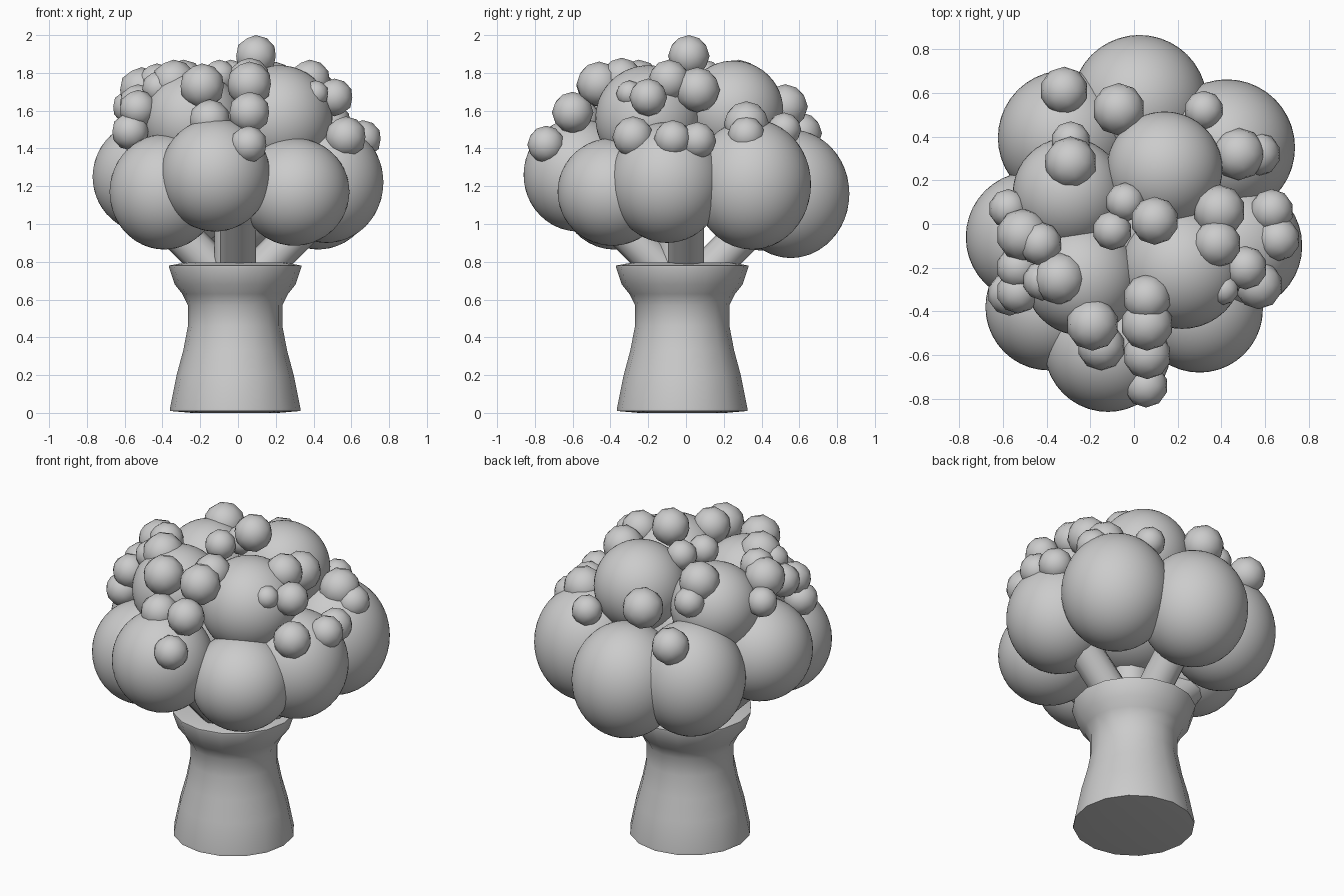
import bpy
import bmesh
import math
from mathutils import Vector, Matrix

default_cube = bpy.data.objects.get("Cube")
if default_cube:
    bpy.data.objects.remove(default_cube, do_unlink=True)

# Single plain grey material
grey = bpy.data.materials.new("plain_grey")
grey.use_nodes = True
colour = (0.6, 0.6, 0.6, 1)
grey.diffuse_color = colour
grey.node_tree.nodes["Principled BSDF"].inputs["Base Color"].default_value = colour


def finish(name, bm, sharp_angle=40):
    """Turn a bmesh into a named, smooth shaded object."""
    bmesh.ops.recalc_face_normals(bm, faces=bm.faces)
    mesh = bpy.data.meshes.new(name)
    bm.to_mesh(mesh)
    bm.free()
    mesh.materials.append(grey)
    obj = bpy.data.objects.new(name, mesh)
    bpy.context.collection.objects.link(obj)
    bpy.ops.object.select_all(action="DESELECT")
    obj.select_set(True)
    bpy.context.view_layer.objects.active = obj
    bpy.ops.object.shade_smooth_by_angle(angle=math.radians(sharp_angle))
    return obj


def ball(name, centre, width, height, detail):
    """Rounded lump with its own width and height radius."""
    bm = bmesh.new()
    shape = Matrix.Translation(centre) @ Matrix.Diagonal((width, width, height, 1))
    bmesh.ops.create_icosphere(bm, subdivisions=detail, radius=1, matrix=shape)
    return finish(name, bm, sharp_angle=60)


def lathe(name, profile, centre, sides):
    """Stack of rings from (radius, height) pairs, closed at both ends."""
    bm = bmesh.new()
    rings = []
    for radius, height in profile:
        ring = []
        for i in range(sides):
            turn = math.tau * i / sides
            ring.append(bm.verts.new((centre[0] + radius * math.cos(turn),
                                      centre[1] + radius * math.sin(turn), height)))
        rings.append(ring)
    for lower, upper in zip(rings, rings[1:]):
        for i in range(sides):
            j = (i + 1) % sides
            bm.faces.new((lower[i], lower[j], upper[j], upper[i]))
    bm.faces.new(list(reversed(rings[0])))
    bm.faces.new(rings[-1])
    return finish(name, bm, sharp_angle=60)


def stem(name, start, end, radius):
    """Straight round stem between two points."""
    start, end = Vector(start), Vector(end)
    axis = end - start
    place = Matrix.Translation((start + end) / 2) @ axis.to_track_quat("Z", "Y").to_matrix().to_4x4()
    bm = bmesh.new()
    bmesh.ops.create_cone(bm, cap_ends=True, segments=10, radius1=radius,
                          radius2=radius, depth=axis.length, matrix=place)
    return finish(name, bm)


# Flared trunk with a wide rim
trunk_profile = [(.23, 0), (.345, .01), (.345, .025), (.31, .2), (.275, .33), (.25, .46),
                 (.25, .57), (.28, .63), (.32, .68), (.35, .77), (.35, .78), (.27, .795)]
lathe("trunk", trunk_profile, (-.015, -.02), 16)

# One upright stem and four leaning outward
stem("stem_middle", (-.015, -.05, .7), (-.015, -.05, 1.3), .115)
for side, turn in (("left", 0), ("back", 90), ("right", 180), ("front", 270)):
    lean = Vector((math.cos(math.radians(turn)), math.sin(math.radians(turn)), 0))
    stem("stem_" + side, lean * .06 + Vector((0, 0, .7)), lean * .46 + Vector((0, 0, 1.1)), .1)

# Lower ring of large lumps: centre, width radius, height radius
lower_crown = {
    "front": ((-.12, -.57, 1.26), .29, .3),
    "front_left": ((.3, -.39, 1.17), .29, .285),
    "front_right": ((-.39, -.38, 1.17), .29, .305),
    "right": ((-.47, -.06, 1.25), .3, .3),
    "left": ((.47, -.1, 1.22), .3, .32),
    "back_left": ((.425, .35, 1.21), .312, .345),
    "back": ((.025, .555, 1.16), .31, .34),
    "back_right": ((-.315, .395, 1.2), .308, .34),
}
for side, (centre, width, height) in lower_crown.items():
    ball("lower_lump_" + side, centre, width, height, 4)

# Upper lumps and the hidden core that joins them
upper_crown = {
    "back_left": ((.14, .25, 1.6), .265),
    "back_right": ((-.3, .14, 1.55), .255),
    "front_right": ((-.24, -.25, 1.55), .26),
    "front_left": ((.22, -.2, 1.56), .28),
}
for side, (centre, radius) in upper_crown.items():
    ball("upper_lump_" + side, centre, radius, radius, 4)
ball("crown_core", (0, 0, 1.32), .35, .32, 4)

# Small buds, grouped by place: x, y, z, radius
buds = {
    "top_bud": [(.095, .015, 1.89, .11), (-.04, .1, 1.78, .09), (-.1, -.03, 1.78, .09)],
    "front_bud": [(.06, -.34, 1.77, .11), (.06, -.46, 1.74, .12), (.06, -.6, 1.59, .11),
                  (.055, -.74, 1.42, .1), (-.19, -.46, 1.73, .12), (-.15, -.56, 1.55, .11)],
    "right_bud": [(-.34, -.25, 1.75, .12), (-.42, -.26, 1.72, .09), (-.53, -.2, 1.64, .1),
                  (-.53, -.31, 1.61, .1), (-.57, -.32, 1.49, .1), (-.575, .07, 1.62, .09),
                  (-.51, -.05, 1.71, .12), (-.43, -.09, 1.75, .1)],
    "left_bud": [(.39, .06, 1.71, .12), (.38, -.09, 1.76, .11), (.63, .06, 1.44, .1),
                 (.66, -.07, 1.45, .1), (.51, -.2, 1.67, .1), (.57, -.28, 1.46, .11),
                 (.41, -.3, 1.69, .07)],
    "back_bud": [(-.32, .61, 1.48, .11), (-.07, .525, 1.62, .12), (.32, .52, 1.5, .09),
                 (.48, .32, 1.53, .12), (.57, .32, 1.47, .1), (-.29, .28, 1.75, .12),
                 (-.29, .38, 1.66, .09)],
}
for place, group in buds.items():
    for number, (x, y, z, radius) in enumerate(group, start=1):
        ball(f"{place}_{number}", (x, y, z), radius, radius, 2)
